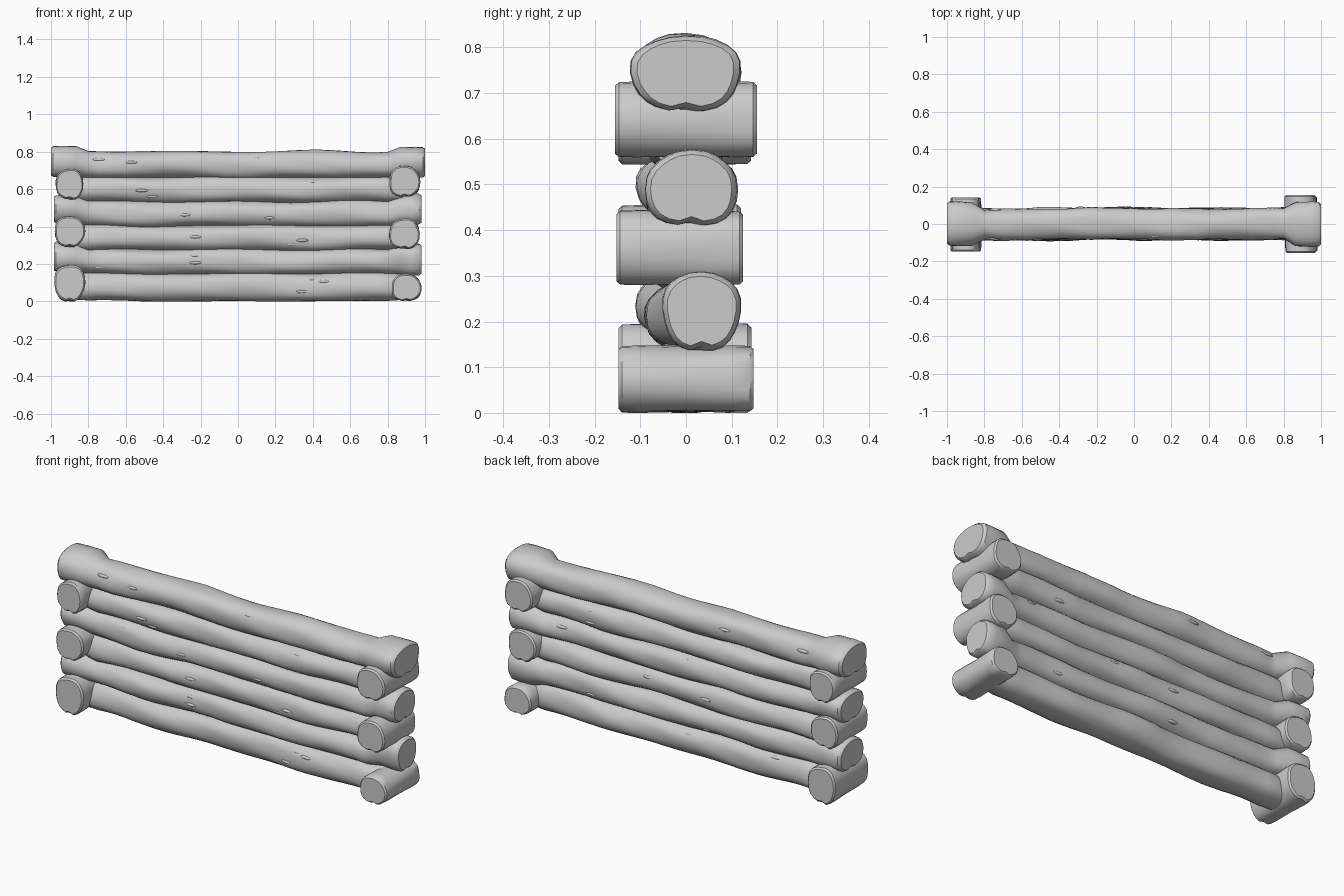
import bpy, bmesh, math, random
from mathutils import Vector

random.seed(4)
SIDES = 24

cube = bpy.data.objects.get("Cube")
if cube:
    bpy.data.objects.remove(cube, do_unlink=True)

grey = bpy.data.materials.new("pale_grey")
grey.use_nodes = True
grey.diffuse_color = (0.6, 0.6, 0.6, 1)
grey.node_tree.nodes["Principled BSDF"].inputs["Base Color"].default_value = (0.6, 0.6, 0.6, 1)


def finish(name, bm, angle=40):
    """Turn a bmesh into a smooth shaded object."""
    bmesh.ops.recalc_face_normals(bm, faces=bm.faces)
    mesh = bpy.data.meshes.new(name)
    bm.to_mesh(mesh)
    bm.free()
    mesh.materials.append(grey)
    obj = bpy.data.objects.new(name, mesh)
    bpy.context.collection.objects.link(obj)
    bpy.ops.object.select_all(action="DESELECT")
    obj.select_set(True)
    bpy.context.view_layer.objects.active = obj
    bpy.ops.object.shade_smooth_by_angle(angle=math.radians(angle))
    return obj


def curve(c, power):
    return math.copysign(abs(c) ** (2 / power), c)


def log(name, stations, along, power=2.3, knots=0):
    """Loft rings of (position, side centre, height, half width, half height, split)."""
    bm = bmesh.new()
    rings = []
    phase = random.uniform(0, 6)
    for pos, cs, cz, rs, rz, split in stations:
        ring = []
        for i in range(SIDES):
            a = 2 * math.pi * i / SIDES
            k = 1 + 0.025 * math.sin(3 * a + phase + pos * 5) + 0.015 * math.sin(5 * a - pos * 13)
            if i == SIDES * 3 // 4:
                k -= split
            s = cs + rs * k * curve(math.cos(a), power)
            z = max(0, cz + rz * k * curve(math.sin(a), power))
            ring.append(bm.verts.new((pos, s, z) if along == "x" else (s, pos, z)))
        rings.append(ring)
    for r0, r1 in zip(rings, rings[1:]):
        for i in range(SIDES):
            j = (i + 1) % SIDES
            bm.faces.new((r0[i], r0[j], r1[j], r1[i]))
    bm.faces.new(rings[0])
    bm.faces.new(rings[-1])
    # Small flattened knots on the front and back
    for n in range(knots):
        pos, cs, cz, rs, rz, _ = random.choice(stations[5:-5])
        side = 1 if n % 2 else -1
        a = random.uniform(-0.6, 0.9)
        made = bmesh.ops.create_icosphere(bm, subdivisions=2, radius=1)["verts"]
        for v in made:
            v.co = Vector((pos + v.co.x * 0.035,
                           cs + side * rs * math.cos(a) * 0.94 + v.co.y * 0.012,
                           cz + rz * math.sin(a) * 0.94 + v.co.z * 0.009))
    return finish(name, bm)


def rail(name, z, rz, left=None, right=None):
    """Long log; each end is (tip x, side centre, height, half width, half height)."""
    body = []
    p, q = random.uniform(0, 6), random.uniform(0, 6)
    for i in range(29):
        x = -0.8 + 1.6 * i / 28
        body.append((x, 0.004 * math.sin(x * 6 + q), z + 0.004 * math.sin(x * 9 + p),
                     0.083 + 0.003 * math.sin(x * 14 + p) + random.uniform(-0.002, 0.002),
                     rz + 0.002 * math.sin(x * 11 + q), 0))

    def flare(end, sign):
        if end is None:
            return [(sign * 0.88, 0, z, 0.07, rz * 0.9, 0)]
        tip, cs, cz, rs, h = end
        return [(sign * 0.865, cs, cz, rs * 0.97, h * 0.98, 0),
                (sign * (tip - 0.05), cs, cz, rs, h, 0.02),
                (sign * (tip - 0.012), cs, cz, rs * 0.98, h * 0.98, 0.1),
                (sign * tip, cs, cz, rs * 0.87, h * 0.87, 0.14)]

    log(name, flare(left, -1)[::-1] + body + flare(right, 1), "x", knots=5)


# Horizontal rails, every second one with swollen ends
rail("rail_1", 0.077, 0.077)
rail("rail_2", 0.212, 0.07, (0.985, 0, 0.235, 0.11, 0.082), (0.98, 0.034, 0.223, 0.086, 0.088))
rail("rail_3", 0.34, 0.07)
rail("rail_4", 0.468, 0.07, (0.985, 0, 0.492, 0.11, 0.077), (0.98, 0.012, 0.49, 0.102, 0.084))
rail("rail_5", 0.597, 0.07)
rail("rail_6", 0.73, 0.073, (1.0, 0, 0.745, 0.12, 0.084), (1.0, 0, 0.743, 0.121, 0.084))


def cross_log(name, x, low, high, half, front, back):
    """Short log lying front to back across the rail ends."""
    z, h = (low + high) / 2, (high - low) / 2
    tips = [(front, 0.9, 0.12), (front + 0.008, 0.99, 0.1), (front + 0.05, 1, 0.02),
            (0, 0.97, 0), (back - 0.05, 1, 0.02), (back - 0.008, 0.99, 0.1), (back, 0.9, 0.12)]
    log(name, [(y, x, z, half * s, h * s, cut) for y, s, cut in tips], "y")


# Cross logs stacked between the swollen ends
cross_log("right_cross_log_low", 0.9, 0.0, 0.146, 0.08, -0.148, 0.148)
cross_log("right_cross_log_middle", 0.89, 0.278, 0.442, 0.082, -0.152, 0.125)
cross_log("right_cross_log_high", 0.89, 0.556, 0.724, 0.083, -0.155, 0.155)
cross_log("left_cross_log_low", -0.9, 0.0, 0.197, 0.083, -0.148, 0.143)
cross_log("left_cross_log_middle", -0.9, 0.29, 0.456, 0.081, -0.148, 0.12)
cross_log("left_cross_log_high", -0.9, 0.543, 0.708, 0.074, -0.148, 0.142)
